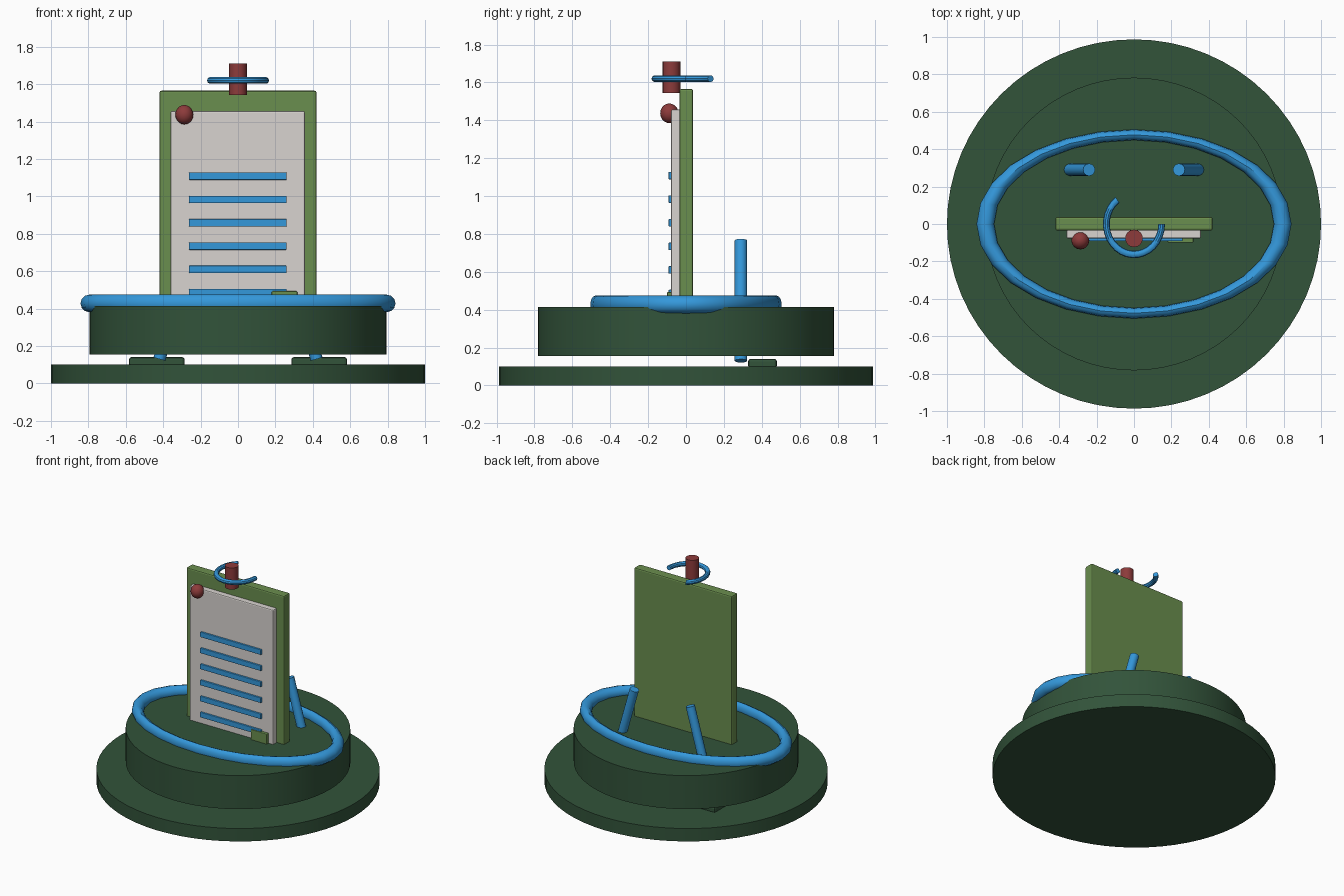
import bpy, bmesh, math
from mathutils import Vector, Matrix

cube = bpy.data.objects.get("Cube")
if cube:
    bpy.data.objects.remove(cube, do_unlink=True)


def material(name, r, g, b):
    """Flat material from 8-bit display values, converted to linear."""
    col = [((c / 255 + 0.055) / 1.055) ** 2.4 for c in (r, g, b)] + [1]
    m = bpy.data.materials.new(name)
    m.use_nodes = True
    m.diffuse_color = col
    m.node_tree.nodes["Principled BSDF"].inputs["Base Color"].default_value = col
    return m


DARK = material("dark green", 50, 83, 58)
OLIVE = material("leaf green", 106, 142, 78)
PAPER = material("pale grey", 216, 212, 208)
BLUE = material("blue", 52, 152, 219)
RED = material("dull red", 141, 59, 59)


def finish(name, bm, mat, smooth=True):
    bmesh.ops.recalc_face_normals(bm, faces=bm.faces)
    me = bpy.data.meshes.new(name)
    bm.to_mesh(me)
    bm.free()
    me.materials.append(mat)
    ob = bpy.data.objects.new(name, me)
    bpy.context.collection.objects.link(ob)
    if smooth:
        bpy.ops.object.select_all(action="DESELECT")
        ob.select_set(True)
        bpy.context.view_layer.objects.active = ob
        bpy.ops.object.shade_smooth_by_angle(angle=math.radians(35))
    return ob


def box(name, mat, x, y, z, bevel=0.0):
    """Box given by its (low, high) range on each axis."""
    bm = bmesh.new()
    bmesh.ops.create_cube(bm, size=1)
    for v in bm.verts:
        v.co = [(lo + hi) / 2 + c * (hi - lo) for c, (lo, hi) in zip(v.co, (x, y, z))]
    if bevel:
        bmesh.ops.bevel(bm, geom=bm.edges[:], offset=bevel, segments=2,
                        profile=0.5, affect="EDGES")
    return finish(name, bm, mat, False)


def rod(name, mat, start, end, radius, sides=16, squash=1.0):
    """Capped cylinder between two points."""
    a, b = Vector(start), Vector(end)
    d = b - a
    turn = d.to_track_quat("Z", "Y").to_matrix().to_4x4() if d.xy.length else Matrix()
    bm = bmesh.new()
    bmesh.ops.create_cone(bm, cap_ends=True, segments=sides, radius1=radius,
                          radius2=radius, depth=d.length)
    bm.transform(Matrix.Translation((a + b) / 2) @ turn @ Matrix.Diagonal((1, squash, 1, 1)))
    return finish(name, bm, mat)


def hoop(name, mat, centre, major, minor, squash, start=0, sweep=360, steps=28, sides=12):
    """Full or open ring lying flat, squashed along y."""
    closed = sweep == 360
    bm = bmesh.new()
    rings = []
    for i in range(steps if closed else steps + 1):
        a = math.radians(start + sweep * i / steps)
        ring = []
        for j in range(sides):
            t = math.tau * j / sides
            r = major + minor * math.cos(t)
            ring.append(bm.verts.new((r * math.cos(a), r * math.sin(a) * squash,
                                      minor * math.sin(t))))
        rings.append(ring)
    pairs = list(zip(rings, rings[1:]))
    if closed:
        pairs.append((rings[-1], rings[0]))
    else:
        bm.faces.new(rings[0])
        bm.faces.new(rings[-1])
    for p, q in pairs:
        for j in range(sides):
            k = (j + 1) % sides
            bm.faces.new((p[j], p[k], q[k], q[j]))
    bm.transform(Matrix.Translation(centre))
    return finish(name, bm, mat)


# Round base and raised drum
rod("base_disc", DARK, (0, 0, 0), (0, 0, 0.1), 1.0, 64, 0.987)
rod("drum", DARK, (0, 0, 0.155), (0, 0, 0.415), 0.793, 64, 0.987)

# Oval hoop resting on the drum
hoop("oval_hoop", BLUE, (0, 0, 0.428), 0.795, 0.047, 0.6)

# Feet and slanted rear legs
for side, s in (("left", 1), ("right", -1)):
    box(side + "_foot", DARK, sorted((s * 0.285, s * 0.583)), (0.328, 0.48),
        (0.09, 0.141), 0.014)
    rod(side + "_rear_leg", BLUE, (s * 0.42, 0.29, 0.13), (s * 0.24, 0.29, 0.765), 0.033)

# Upright board with its sheet
box("board", OLIVE, (-0.42, 0.42), (-0.035, 0.038), (0.36, 1.565), 0.01)
box("sheet", PAPER, (-0.36, 0.357), (-0.078, -0.03), (0.38, 1.457), 0.008)

# Written lines on the sheet
for i in range(6):
    z = 1.108 - i * 0.1245
    box(f"line_{i + 1}", BLUE, (-0.262, 0.26), (-0.092, -0.07), (z - 0.02, z + 0.02), 0.004)

# Small tab at the lower corner
box("corner_tab", OLIVE, (0.18, 0.317), (-0.1, -0.07), (0.4, 0.493), 0.004)

# Round pin
bm = bmesh.new()
bmesh.ops.create_uvsphere(bm, u_segments=16, v_segments=10, radius=0.05)
bm.transform(Matrix.Translation((-0.287, -0.088, 1.437)) @ Matrix.Diagonal((0.96, 0.96, 1.04, 1)))
finish("pin", bm, RED)

# Top knob with its open ring
rod("knob", RED, (0, -0.077, 1.543), (0, -0.077, 1.71), 0.047)
hoop("open_ring", BLUE, (0, 0, 1.62), 0.148, 0.018, 1.1, 127, 233, 20, 10)
